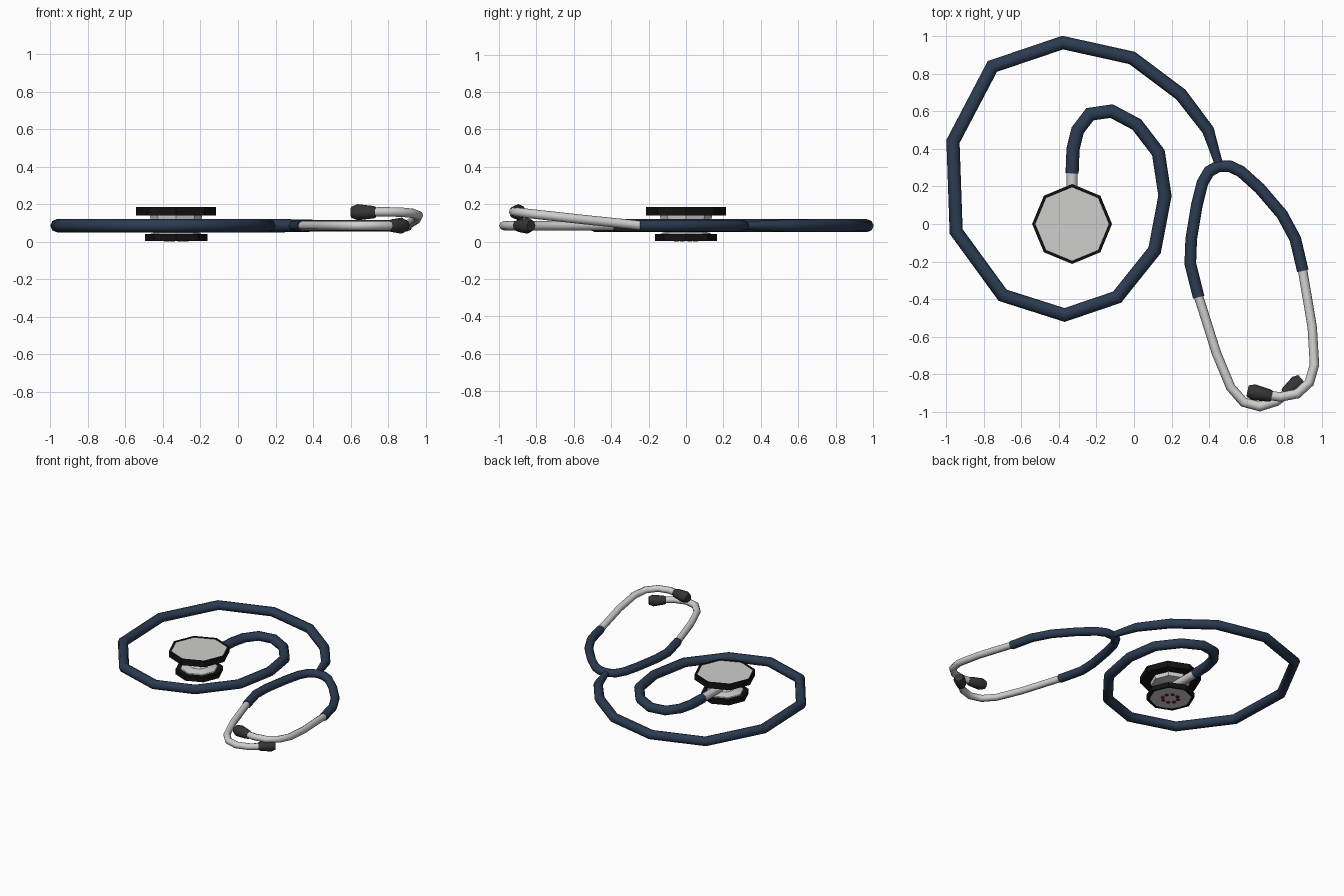
import bpy, bmesh, math
from mathutils import Vector

if "Cube" in bpy.data.objects:
    bpy.data.objects.remove(bpy.data.objects["Cube"])


def mat(name, rgb):
    m = bpy.data.materials.new(name)
    m.diffuse_color = (*rgb, 1)
    m.use_nodes = True
    m.node_tree.nodes["Principled BSDF"].inputs["Base Color"].default_value = m.diffuse_color
    return m


NAVY = mat("navy rubber", (0.024, 0.044, 0.083))
SILVER = mat("silver metal", (0.62, 0.62, 0.61))
BLACK = mat("black rim", (0.006, 0.006, 0.007))
GREY = mat("dark grey ear tip", (0.035, 0.035, 0.037))
RED = mat("red mark", (0.3, 0.008, 0.012))


def finish(name, bm, mats, angle):
    bmesh.ops.recalc_face_normals(bm, faces=bm.faces[:])
    me = bpy.data.meshes.new(name)
    bm.to_mesh(me)
    bm.free()
    for m in mats:
        me.materials.append(m)
    ob = bpy.data.objects.new(name, me)
    bpy.context.collection.objects.link(ob)
    bpy.ops.object.select_all(action='DESELECT')
    ob.select_set(True)
    bpy.context.view_layer.objects.active = ob
    bpy.ops.object.shade_smooth_by_angle(angle=math.radians(angle))
    return ob


def bridge(bm, rings):
    faces = []
    for a, b in zip(rings, rings[1:]):
        n = len(a)
        faces.append([bm.faces.new((a[i], a[(i + 1) % n], b[(i + 1) % n], b[i])) for i in range(n)])
    return faces


def tube(name, pts, radii, material, sides=8):
    """Mitred pipe along a path; radii is one number or one per point."""
    bm = bmesh.new()
    P = [Vector(p) for p in pts]
    if not isinstance(radii, (list, tuple)):
        radii = [radii] * len(P)
    rings = []
    for i, p in enumerate(P):
        d0 = (p - P[max(i - 1, 0)]).normalized()
        d1 = (P[min(i + 1, len(P) - 1)] - p).normalized()
        t = (d0 + d1).normalized()
        mitre = 1 / max(t.dot(d1 if d1.length else d0), 0.7)
        side = t.cross(Vector((0, 0, 1))).normalized()
        up = side.cross(t)
        rings.append([bm.verts.new(p + radii[i] * (side * mitre * math.cos(a) + up * math.sin(a)))
                      for a in (2 * math.pi * k / sides for k in range(sides))])
    bridge(bm, rings)
    bm.faces.new(rings[0])
    bm.faces.new(rings[-1])
    return finish(name, bm, [material], 50)


def lathe(name, cx, cy, profile, mats, slots, sides=8, angle=30):
    """Revolve (radius, z) points; slots gives the material of each band, then both caps."""
    bm = bmesh.new()
    rings = [[bm.verts.new((cx + r * math.cos(2 * math.pi * k / sides),
                            cy + r * math.sin(2 * math.pi * k / sides), z))
              for k in range(sides)] for r, z in profile]
    for band, s in zip(bridge(bm, rings), slots):
        for f in band:
            f.material_index = s
    bm.faces.new(rings[0]).material_index = slots[-2]
    bm.faces.new(rings[-1]).material_index = slots[-1]
    return finish(name, bm, mats, angle)


Z = 0.085


def flat(pts):
    return [(x, y, Z) for x, y in pts]


def raised(pts):
    """Right arm climbs towards the ear tip."""
    return [(x, y, Z + 0.11 * max(0, -0.25 - y)) for x, y in pts]


# long coiled tube
tube("main_tube", flat([
    (-.33, .27), (-.325, .40), (-.30, .50), (-.235, .585), (-.12, .602), (.015, .53),
    (.13, .38), (.165, .15), (.11, -.14), (-.09, -.39), (-.37, -.485), (-.70, -.38),
    (-.948, -.04), (-.965, .44), (-.755, .84), (-.38, .967), (-.01, .885), (.25, .69),
    (.395, .50), (.452, .32)]), [.035] * 18 + [.032, .022], NAVY)

# yoke joining both arms
tube("yoke", flat([
    (.345, -.39), (.30, -.21), (.305, -.08), (.335, .10), (.365, .22), (.40, .28),
    (.45, .308), (.51, .308), (.57, .28), (.67, .19), (.79, .05), (.86, -.08),
    (.90, -.25)]), .031, NAVY)

# metal ear arms
tube("left_ear_arm", flat([
    (.339, -.37), (.44, -.69), (.515, -.87), (.585, -.95), (.67, -.973), (.76, -.945),
    (.835, -.885)]), .025, SILVER)
tube("right_ear_arm", raised([
    (.896, -.23), (.95, -.55), (.962, -.75), (.935, -.845), (.87, -.905), (.78, -.922),
    (.70, -.91)]), .025, SILVER)


# ear tips
def ear_tip(name, start, end):
    a, b = Vector(start), Vector(end)
    tube(name, [a.lerp(b, t) for t in (0, .1, .75, 1)], [.028, .033, .043, .03], GREY)


ear_tip("left_ear_tip", (.805, -.905, Z), (.895, -.828, Z))
ear_tip("right_ear_tip", (.735, -.917, .157), (.605, -.89, .157))

# chestpiece
CX = -.33
lathe("diaphragm", CX, 0, [(.213, .14), (.213, .185), (.199, .185), (.197, .181)],
      [BLACK, SILVER], [0, 0, 0, 0, 1])
lathe("chestpiece_hub", CX, 0, [(.135, .038), (.13, .046), (.07, .06), (.055, .08), (.065, .1),
                                (.135, .112), (.14, .142)],
      [SILVER], [0] * 8)
lathe("bell", CX, 0, [(.148, .006), (.152, .003), (.167, .003), (.167, .04)],
      [BLACK, SILVER], [0, 0, 0, 1, 0])
tube("stem", [(CX, 0, Z), (CX, .15, Z), (CX, .30, Z)], .03, SILVER)

# ring of red spots under the bell
for k in range(8):
    a = math.pi / 8 + k * math.pi / 4
    lathe(f"red_spot_{k + 1}", CX + .055 * math.cos(a), .055 * math.sin(a),
          [(.014, 0), (.014, .007)], [RED], [0, 0, 0], sides=6)
